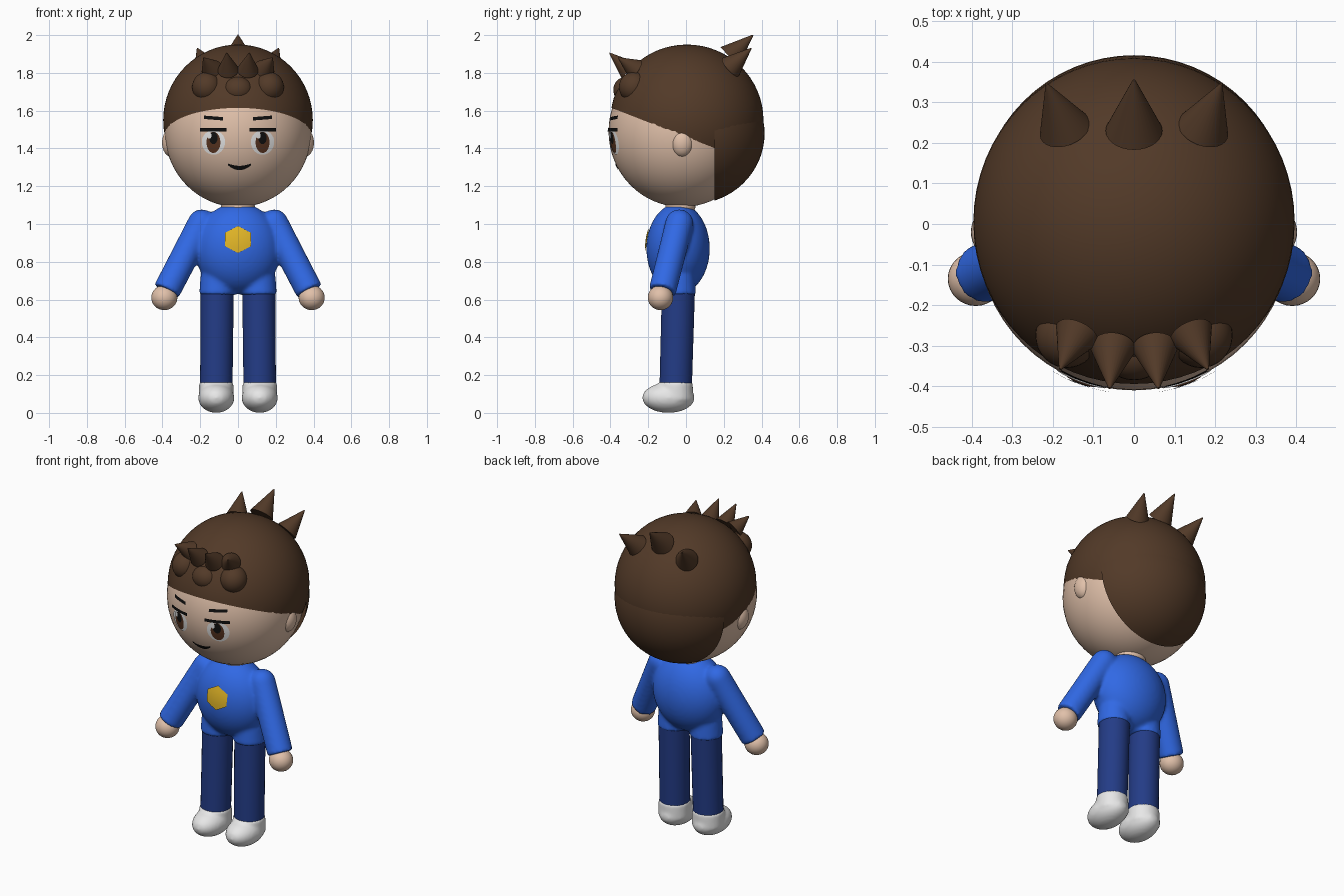
import bpy, bmesh, math
from mathutils import Vector, Matrix

cube = bpy.data.objects.get("Cube")
if cube:
    bpy.data.objects.remove(cube, do_unlink=True)


def material(name, r, g, b):
    m = bpy.data.materials.new(name)
    m.diffuse_color = (r, g, b, 1)
    m.use_nodes = True
    node = next(n for n in m.node_tree.nodes if n.type == 'BSDF_PRINCIPLED')
    node.inputs["Base Color"].default_value = (r, g, b, 1)
    node.inputs["Roughness"].default_value = 0.8
    return m


SKIN = material("skin", 0.75, 0.53, 0.40)
HAIR = material("hair_brown", 0.085, 0.042, 0.021)
BLUE = material("shirt_blue", 0.03, 0.14, 0.78)
NAVY = material("trouser_navy", 0.017, 0.045, 0.24)
WHITE = material("white", 0.82, 0.82, 0.82)
GOLD = material("badge_gold", 0.75, 0.46, 0.02)
BLACK = material("black", 0.005, 0.005, 0.005)
IRIS = material("iris_brown", 0.10, 0.035, 0.015)


def finish(name, bm, mat, blend=0):
    """Turn a bmesh into a smooth object; blend fuses its pieces with soft joins."""
    bmesh.ops.recalc_face_normals(bm, faces=bm.faces)
    mesh = bpy.data.meshes.new(name)
    bm.to_mesh(mesh)
    bm.free()
    mesh.materials.append(mat)
    ob = bpy.data.objects.new(name, mesh)
    bpy.context.collection.objects.link(ob)
    bpy.ops.object.select_all(action='DESELECT')
    ob.select_set(True)
    bpy.context.view_layer.objects.active = ob
    bpy.ops.object.shade_smooth_by_angle(angle=math.radians(40))
    if blend:
        rem = ob.modifiers.new("fuse", 'REMESH')
        rem.mode = 'VOXEL'
        rem.voxel_size = 0.01
        rem.use_smooth_shade = True
        smo = ob.modifiers.new("soften", 'SMOOTH')
        smo.factor = 0.5
        smo.iterations = blend
    return ob


def ball(bm, centre, radii, seg=32):
    mat = Matrix.Translation(centre) @ Matrix.Diagonal((*radii, 1))
    bmesh.ops.create_uvsphere(bm, u_segments=seg, v_segments=seg // 2, radius=1, matrix=mat)


def limb(bm, a, b, r1, r2, seg=28):
    a, b = Vector(a), Vector(b)
    turn = (b - a).to_track_quat('Z', 'Y').to_matrix().to_4x4()
    bmesh.ops.create_cone(bm, cap_ends=True, segments=seg, radius1=r1, radius2=r2,
                          depth=(b - a).length, matrix=Matrix.Translation((a + b) / 2) @ turn)


def single_ball(name, centre, radii, mat, seg=32):
    bm = bmesh.new()
    ball(bm, centre, radii, seg)
    return finish(name, bm, mat)


def cut_shell(name, centre, radii, point, normal):
    """Ellipsoid keeping only the side the normal points to."""
    bm = bmesh.new()
    ball(bm, centre, radii, 64)
    bmesh.ops.bisect_plane(bm, geom=bm.verts[:] + bm.edges[:] + bm.faces[:],
                           plane_co=point, plane_no=normal, clear_inner=True)
    return finish(name, bm, HAIR)


def spike(name, base, tip, r):
    bm = bmesh.new()
    limb(bm, base, tip, r, 0.003)
    finish(name, bm, HAIR)


# Head and face surfaces: centre and radii
HEAD = ((0, -0.02, 1.49), (0.388, 0.39, 0.40))
TORSO = ((0, -0.042, 0.87), (0.23, 0.168, 0.24))


def decal(name, columns, mat, lift, surface=HEAD, rows=5):
    """Thin curved plate from (x, z_low, z_high) columns laid on an ellipsoid front."""
    c, r = surface
    bm = bmesh.new()
    grid = []
    for x, lo, hi in columns:
        line = []
        for i in range(rows + 1):
            z = lo + (hi - lo) * i / rows
            d = 1 - ((x - c[0]) / r[0]) ** 2 - ((z - c[2]) / r[2]) ** 2
            line.append(bm.verts.new((x, c[1] - r[1] * math.sqrt(d) - lift, z)))
        grid.append(line)
    for p, q in zip(grid, grid[1:]):
        for i in range(rows):
            bm.faces.new((p[i], q[i], q[i + 1], p[i + 1]))
    ob = finish(name, bm, mat)
    if sum(p.normal.y for p in ob.data.polygons) > 0:
        ob.data.flip_normals()


def oval(cx, cz, rx, rz, top=1.0, n=12):
    """Columns of an oval whose upper half can be flattened."""
    out = []
    for i in range(n + 1):
        t = math.pi * (0.04 + 0.92 * i / n)
        h = rz * math.sin(t)
        out.append((cx - rx * math.cos(t), cz - h, cz + h * top))
    return out


def bar(x0, x1, z0, z1, thick, n=6):
    return [(x0 + (x1 - x0) * i / n, z0 + (z1 - z0) * i / n - thick / 2,
             z0 + (z1 - z0) * i / n + thick / 2) for i in range(n + 1)]


# Head, neck and hair shells
single_ball("head", *HEAD, SKIN, 64)
single_ball("neck", (0, -0.03, 1.09), (0.09, 0.08, 0.05), SKIN)
cut_shell("hair_cap", (0, 0.005, 1.55), (0.396, 0.405, 0.40), (0, -0.395, 1.615), (0, 0.39, 1))
cut_shell("hair_back", (0, 0.03, 1.48), (0.385, 0.386, 0.375), (0, 0.15, 1.4), (0, 1, 0))

# Fringe lumps and centre crown spike
single_ball("fringe_lump_centre", (0, -0.315, 1.71), (0.08, 0.07, 0.07), HAIR)
spike("crown_spike_centre", (0, 0.23, 1.885), (0, 0.355, 2.0), 0.07)

# Chest badge
decal("chest_badge", [(0.068 * k / 4, 0.918 - 0.072 + 0.009 * abs(k), 0.918 + 0.072 - 0.009 * abs(k))
                      for k in range(-4, 5)], GOLD, 0.007, TORSO)

# Mouth: a thin smile
decal("mouth", [(0.06 * k / 5 + 0.008, 1.285 + 0.025 * (k / 5) ** 2, 1.308 + 0.012 * (k / 5) ** 2)
                for k in range(-5, 6)], BLACK, 0.004)

for side, s in (("left", 1), ("right", -1)):
    # Ears, fringe lumps and spikes
    single_ball(side + "_ear", (s * 0.352, -0.02, 1.43), (0.05, 0.06, 0.075), SKIN)
    single_ball(side + "_fringe_lump", (s * 0.165, -0.275, 1.725), (0.078, 0.08, 0.08), HAIR)
    spike(side + "_crown_spike", (s * 0.17, 0.235, 1.83), (s * 0.215, 0.345, 1.93), 0.065)
    spike(side + "_fringe_spike_outer", (s * 0.14, -0.27, 1.82), (s * 0.182, -0.358, 1.88), 0.056)
    spike(side + "_fringe_spike_inner", (s * 0.052, -0.305, 1.815), (s * 0.06, -0.405, 1.905), 0.056)

    # Eyes and brows
    x = s * 0.13
    decal(side + "_eye_white", oval(x, 1.435, 0.062, 0.068, 0.9), WHITE, 0.003)
    decal(side + "_iris", oval(x, 1.432, 0.037, 0.056), IRIS, 0.006)
    decal(side + "_pupil", oval(x, 1.455, 0.022, 0.032), BLACK, 0.008)
    decal(side + "_eye_glint", oval(x - 0.022, 1.468, 0.012, 0.016), WHITE, 0.0095)
    decal(side + "_lash", bar(x - 0.07, x + 0.07, 1.498, 1.498, 0.018), BLACK, 0.009)
    decal(side + "_brow", bar(s * 0.08, s * 0.18, 1.557, 1.565, 0.018), BLACK, 0.004)

    # Hands and legs
    single_ball(side + "_hand", (s * 0.39, -0.135, 0.61), (0.069, 0.067, 0.066), SKIN)
    bm = bmesh.new()
    limb(bm, (s * 0.115, -0.055, 0.12), (s * 0.11, -0.04, 0.66), 0.086, 0.088)
    finish(side + "_leg", bm, NAVY)

    # Shoe with a raised ankle
    bm = bmesh.new()
    ball(bm, (s * 0.115, -0.093, 0.08), (0.096, 0.139, 0.08))
    limb(bm, (s * 0.115, -0.055, 0.07), (s * 0.115, -0.055, 0.163), 0.094, 0.091)
    finish(side + "_shoe", bm, WHITE, 6)

# Shirt: torso, sleeves and hem fused together
bm = bmesh.new()
ball(bm, *TORSO, 48)
for s in (1, -1):
    ball(bm, (s * 0.192, -0.035, 1.003), (0.075, 0.075, 0.075))
    limb(bm, (s * 0.192, -0.035, 1.003), (s * 0.378, -0.125, 0.645), 0.075, 0.073)
    limb(bm, (s * 0.11, -0.043, 0.625), (s * 0.108, -0.043, 0.73), 0.096, 0.09)
finish("shirt", bm, BLUE, 10)
